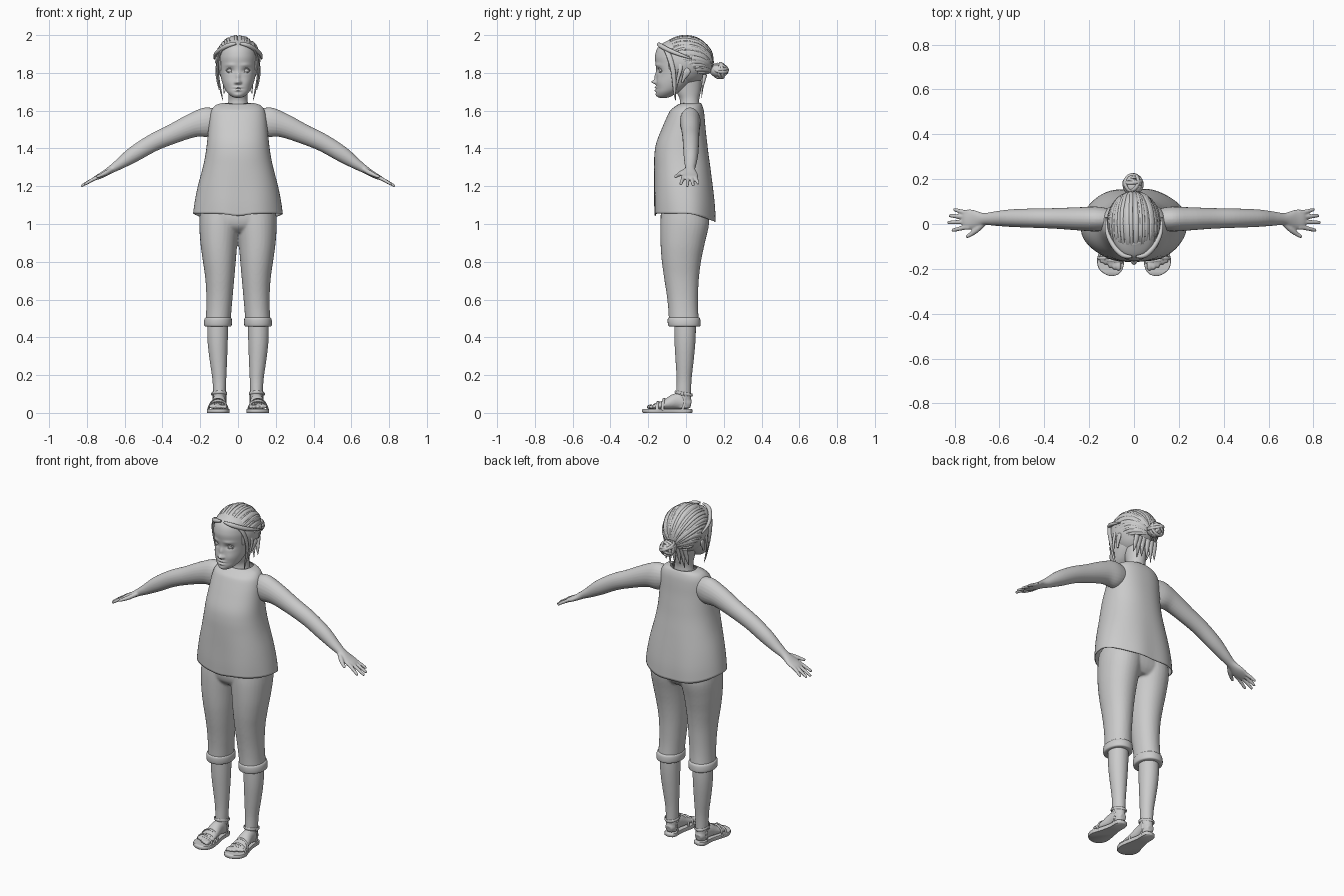
import bpy, bmesh, math, random
from math import sin, cos, pi, exp
from mathutils import Vector
from mathutils.bvhtree import BVHTree

random.seed(4)
if "Cube" in bpy.data.objects:
    bpy.data.objects.remove(bpy.data.objects["Cube"])

grey = bpy.data.materials.new("light grey")
grey.use_nodes = True
grey.diffuse_color = (0.6, 0.6, 0.6, 1)
grey.node_tree.nodes["Principled BSDF"].inputs["Base Color"].default_value = (0.6, 0.6, 0.6, 1)


# ---- helpers ----
def spline(rows, n):
    """Smoothly subdivide a list of number rows."""
    rows = [Vector(r) for r in rows]
    out = []
    for i in range(len(rows) - 1):
        b, c = rows[i], rows[i + 1]
        a = rows[i - 1] if i else b
        d = rows[i + 2] if i + 2 < len(rows) else c
        for k in range(n):
            t = k / n
            out.append(b + (c - a) * (t / 2) + (a - b * 2.5 + c * 2 - d / 2) * t * t
                       + (b * 3 - a - c * 3 + d) * (t ** 3 / 2))
    return out + [rows[-1]]


def skin(bm, rings, caps=(True, True), closed=False):
    vs = [[bm.verts.new(p) for p in r] for r in rings]
    n = len(vs[0])
    pairs = list(zip(vs, vs[1:])) + ([(vs[-1], vs[0])] if closed else [])
    for a, b in pairs:
        for i in range(n):
            j = (i + 1) % n
            bm.faces.new((a[i], a[j], b[j], b[i]))
    for use, r in zip(caps, (vs[0], vs[-1])):
        if use and not closed:
            bm.faces.new(r)


def stack(bm, rows, n=4, seg=32, p=2.0, caps=(True, True), shape=None):
    """Horizontal ovals; each row is z, x min, x max, y min, y max."""
    rings = []
    for z, x0, x1, y0, y1 in spline(rows, n):
        ring = []
        for k in range(seg):
            c, s = cos(2 * pi * k / seg), sin(2 * pi * k / seg)
            c, s = (math.copysign(abs(v) ** (2 / p), v) for v in (c, s))
            v = Vector(((x0 + x1) / 2 + c * (x1 - x0) / 2, (y0 + y1) / 2 + s * (y1 - y0) / 2, z))
            ring.append(shape(v) if shape else v)
        rings.append(ring)
    skin(bm, rings, caps)


def tube(bm, rows, side=(0, 1, 0), n=4, seg=12, closed=False):
    """Oval tube; each row is x, y, z, radius along side, radius across."""
    pts = spline(rows + rows[:1], n)[:-1] if closed else spline(rows, n)
    rings = []
    for i, r in enumerate(pts):
        q = Vector(r[:3])
        nxt, prv = ((i + 1) % len(pts), i - 1) if closed else (min(i + 1, len(pts) - 1), max(i - 1, 0))
        t = (Vector(pts[nxt][:3]) - Vector(pts[prv][:3])).normalized()
        s = Vector(side(q, t) if callable(side) else side)
        s = (s - t * s.dot(t)).normalized()
        u = t.cross(s)
        rings.append([q + s * r[3] * cos(2 * pi * k / seg) + u * r[4] * sin(2 * pi * k / seg) for k in range(seg)])
    skin(bm, rings, closed=closed)


def ball(bm, c, r, seg=16):
    vs = bmesh.ops.create_uvsphere(bm, u_segments=seg, v_segments=seg * 3 // 4, radius=1)["verts"]
    for v in vs:
        v.co = Vector(c) + Vector(a * b for a, b in zip(v.co, r))
    return vs


def finish(name, bm, mirror=False, remesh=0, thick=0, angle=50):
    bmesh.ops.recalc_face_normals(bm, faces=bm.faces)
    me = bpy.data.meshes.new(name)
    bm.to_mesh(me)
    ob = bpy.data.objects.new(name, me)
    bpy.context.collection.objects.link(ob)
    me.materials.append(grey)
    bpy.ops.object.select_all(action="DESELECT")
    ob.select_set(True)
    bpy.context.view_layer.objects.active = ob
    bpy.ops.object.shade_smooth_by_angle(angle=math.radians(angle))
    if thick:
        m = ob.modifiers.new("Thickness", "SOLIDIFY")
        m.thickness = thick
    if mirror:
        ob.modifiers.new("Mirror", "MIRROR").use_clip = False
    if remesh:
        m = ob.modifiers.new("Blend", "REMESH")
        m.mode, m.voxel_size, m.use_smooth_shade = "VOXEL", remesh, True
        ob.modifiers.new("Soften", "SMOOTH").iterations = 4
    return ob


# ---- sleeveless top ----
def drape(v):
    front = max(0, -v.y / 0.16)
    hem = max(0, min(1, (1.3 - v.z) / 0.25))
    a = math.atan2(v.y, v.x)
    v.z -= 0.025 * front * max(0, min(1, (v.z - 1.6) / 0.03))
    v.z -= hem * (0.045 * max(0, v.y / 0.155) ** 1.5 + 0.012 * front * exp(-(v.x / 0.06) ** 2))
    k = 1 + 0.018 * hem * sin(6 * a + 1)
    return Vector((v.x * k, v.y * k, v.z))


bm = bmesh.new()
top = [(1.055, .23, -.163, .153), (1.12, .222, -.165, .15), (1.2, .207, -.165, .14), (1.3, .182, -.165, .125),
       (1.37, .168, -.163, .115), (1.43, .16, -.153, .108), (1.5, .153, -.126, .1), (1.56, .147, -.1, .095),
       (1.6, .137, -.08, .09), (1.626, .115, -.056, .082), (1.638, .075, -.034, .075)]
stack(bm, [(z, -w, w, a, b) for z, w, a, b in top], 4, 64, 2.3, (False, False), drape)
surface = BVHTree.FromBMesh(bm)
finish("top", bm, thick=-0.004)

# ---- armhole trim, laid on the top ----
bm = bmesh.new()
trim = []
for k in range(24):
    a = 2 * pi * k / 24
    y, z = -0.005 + 0.068 * cos(a), 1.51 + 0.108 * sin(a)
    hit = surface.ray_cast(Vector((0.4, y, z)), Vector((-1, 0, 0)))[0]
    if hit:
        trim.append((hit.x, y, z, .004, .004))
tube(bm, trim, (1, 0, 0), 2, 8, True)
finish("armhole_trim", bm, mirror=True)

# ---- arms and hands ----
bm = bmesh.new()
tube(bm, [(.08, .02, 1.55, .04, .05), (.16, .022, 1.54, .055, .078), (.24, .023, 1.522, .052, .064),
          (.35, .025, 1.475, .046, .052), (.45, .026, 1.43, .043, .047), (.55, .026, 1.37, .039, .042),
          (.62, .024, 1.322, .032, .03), (.67, .022, 1.29, .027, .021), (.715, .02, 1.262, .043, .016),
          (.75, .02, 1.245, .043, .012), (.765, .02, 1.237, .03, .008)], n=5, seg=24)
for y, dy, reach in ((-.016, -.012, .066), (.009, -.002, .085), (.032, .005, .078), (.052, .012, .058)):
    tube(bm, [(.735, y, 1.253, .01, .01), (.755, y, 1.242, .0105, .01), (.75 + reach * .5, y + dy * .5, 1.243 - reach * .24, .0095, .009),
              (.742 + reach, y + dy, 1.242 - reach * .47, .008, .007), (.747 + reach, y + dy, 1.24 - reach * .48, .003, .003)], seg=10)
tube(bm, [(.67, .005, 1.287, .014, .012), (.70, -.024, 1.27, .014, .013), (.725, -.044, 1.258, .0105, .01),
          (.745, -.056, 1.25, .008, .008), (.749, -.058, 1.248, .003, .003)], seg=10)
finish("arms", bm, mirror=True, remesh=.004)

# ---- cropped trousers ----
bm = bmesh.new()
stack(bm, [(.47, .04, .172, -.09, .07), (.55, .034, .168, -.094, .064), (.63, .027, .168, -.103, .064),
           (.72, .019, .174, -.117, .069), (.81, .011, .187, -.129, .081), (.9, .003, .199, -.135, .1),
           (1.0, -.01, .205, -.136, .122), (1.08, -.02, .2, -.13, .118)], 4, 32, 2.1)
stack(bm, [(.955, -.11, .11, -.09, .085), (.985, -.17, .17, -.122, .108), (1.03, -.2, .2, -.134, .118),
           (1.1, -.19, .19, -.13, .11)], 4, 40, 2.3)
finish("trousers", bm, mirror=True, remesh=.007)

bm = bmesh.new()
stack(bm, [(.457, .04, .172, -.088, .07), (.462, .034, .179, -.094, .076), (.48, .032, .18, -.097, .077),
           (.5, .034, .176, -.096, .074), (.507, .042, .166, -.088, .064)], 3, 32, 2.1)
finish("trouser_cuffs", bm, mirror=True, angle=80)

# ---- legs and feet ----
bm = bmesh.new()
stack(bm, [(.5, .052, .162, -.062, .052), (.42, .053, .163, -.062, .052), (.35, .055, .159, -.06, .048),
           (.27, .058, .149, -.055, .04), (.18, .062, .136, -.05, .03), (.11, .064, .132, -.052, .027),
           (.06, .066, .13, -.055, .028), (.025, .068, .128, -.045, .024)], 4, 28)
tube(bm, [(.098, .026, .045, .02, .02), (.098, 0, .052, .032, .035), (.1, -.05, .062, .034, .042),
          (.102, -.1, .047, .042, .029), (.105, -.145, .037, .049, .018), (.107, -.175, .031, .047, .011)], (1, 0, 0), 4, 24)
for i in range(5):
    x = .068 + i * .0195
    r = .0145 - i * .0013
    ball(bm, (x, -.186 + i * i * .0022, .032), (r * .8, r * 1.75, r * .9), 12)
finish("legs", bm, mirror=True, remesh=.005)

# ---- sandals ----
bm = bmesh.new()
outline = spline([(.098, .034), (.13, .018), (.135, -.05), (.15, -.11), (.165, -.16), (.153, -.205), (.11, -.231),
                  (.066, -.222), (.045, -.18), (.05, -.12), (.063, -.05), (.066, .018), (.098, .034)], 4)[:-1]
skin(bm, [[Vector((.102 + (x - .102) * k, -.1 + (y + .1) * k, z)) for x, y in outline]
          for z, k in ((0, .97), (.004, 1), (.018, 1), (.021, .98))])
finish("sandal_soles", bm, mirror=True)

bm = bmesh.new()
for y0, y1, w, h in ((-.172, -.15, .054, .034), (-.142, -.155, .053, .045), (-.108, -.125, .048, .062)):
    arc = []
    for k in range(9):
        a = pi * k / 8
        arc.append((.106 - w * cos(a), y0 + (y1 - y0) * k / 8, .014 + h * sin(a) ** .8, .007, .0035))
    tube(bm, arc, (0, 1, 0), 2, 8)
loop = [(.098 + .038 * cos(pi * k / 8), -.012 + .045 * sin(pi * k / 8), .102 - .008 * sin(pi * k / 8), .008, .003)
        for k in range(16)]
tube(bm, loop, (0, 0, 1), 2, 8, True)
for x in (.064, .132):
    tube(bm, [(x, -.02, .1, .006, .003), (x, -.005, .06, .006, .003), (x, -.02, .014, .006, .003)], (0, 1, 0), 4, 8)
ball(bm, (.138, -.02, .1), (.005, .009, .009), 10)
finish("sandal_straps", bm, mirror=True)

# ---- head: oval stack with the features pushed out of the front ----
pushes = [(.042, 1.812, .021, .013, .011), (.042, 1.842, .026, .009, -.005), (0, 1.752, .012, .011, -.025),
          (0, 1.78, .010, .022, -.011), (.013, 1.748, .007, .007, -.009), (0, 1.723, .02, .0055, -.009),
          (0, 1.716, .022, .003, .004), (0, 1.707, .016, .006, -.009), (0, 1.683, .022, .012, -.006),
          (.05, 1.75, .025, .025, -.005)]


def features(v):
    if v.y < -.06:
        v.y += sum(d * exp(-((abs(v.x) - x) / rx) ** 2 - ((v.z - z) / rz) ** 2) for x, z, rx, rz, d in pushes)
    return v


bm = bmesh.new()
face = [(1.668, .012, -.138, -.1), (1.675, .033, -.15, -.075), (1.695, .056, -.157, -.04), (1.72, .072, -.157, 0),
        (1.76, .087, -.156, .05), (1.8, .095, -.156, .08), (1.84, .1, -.16, .1), (1.89, .102, -.164, .11),
        (1.94, .09, -.145, .095), (1.975, .05, -.09, .05)]
stack(bm, [(z, -w, w, a, b) for z, w, a, b in face], 9, 112, 2.1, shape=features)
finish("head", bm, angle=80)

bm = bmesh.new()
stack(bm, [(1.58, -.075, .075, -.045, .075), (1.62, -.058, .058, -.035, .072), (1.66, -.05, .05, -.033, .07),
           (1.7, -.052, .052, -.05, .078), (1.76, -.06, .06, -.06, .085)])
finish("neck", bm)

bm = bmesh.new()
ball(bm, (.042, -.124, 1.812), (.02, .0195, .0185))
finish("eyes", bm, mirror=True)

bm = bmesh.new()
for rise, r in ((.0125, .0035), (-.0095, .002)):
    tube(bm, [(.042 + .022 * t, -.1435 + .011 * t * t + .003 * t, 1.812 + rise * (1 - t * t), r, r * .8) for t in (-1, -.5, 0, .5, 1)], seg=8)
finish("eyelids", bm, mirror=True)

bm = bmesh.new()
tube(bm, [(.1, -.02, 1.75, .006, .006), (.106, -.01, 1.775, .01, .006), (.112, .005, 1.805, .018, .006),
          (.108, .004, 1.825, .008, .005)], (0, 1, 0), 5, 12)
finish("ears", bm, mirror=True)

# ---- hair ----
middle, size = Vector((0, -.005, 1.862)), Vector((.114, .142, .127))


def on_hair(d, lift=1.0):
    d = d.normalized() * lift
    return middle + Vector(a * b for a, b in zip(d, size))


def outward(q, t):
    return t.cross(q - middle)


bm = bmesh.new()
ball(bm, middle, size, 48)
bare = [v for v in bm.verts if v.co.z < 1.925 - max(0, v.co.y + .135) * 2.3 and v.co.y < .03
        or v.co.z < 1.925 and v.co.y < -.1]
bmesh.ops.delete(bm, geom=bare, context="VERTS")
for v in bm.verts:
    if v.co.z < 1.8:
        v.co.y *= .9
finish("hair_cap", bm, thick=-.004, angle=80)

bm = bmesh.new()
knot = Vector((-.04, .96, -.42))
for k in range(58):
    # locks swept back from the hairline to the knot
    a = -125 + 250 * k / 57 + random.uniform(-4, 4)
    drop = abs(a) / 125
    start = Vector((sin(math.radians(a)), -cos(math.radians(a)) * .9, .72 - 1.25 * drop ** 1.7))
    over = Vector((.8 * sin(math.radians(a)), .2 + .35 * drop, .95 - 1.35 * drop ** 2 + random.uniform(-.1, .1)))
    w, lift = random.uniform(.007, .014), random.uniform(1.0, 1.045)
    rows = []
    for j in range(8):
        t = j / 7
        d = start.normalized() * (1 - t) ** 2 + over.normalized() * 2 * t * (1 - t) + knot.normalized() * t * t
        p = on_hair(d, lift + .015 * sin(pi * t) * random.uniform(.2, 1))
        f = .35 + .65 * sin(pi * (.1 + .8 * t))
        rows.append((*p, w * f, .0055 * f))
    tube(bm, rows, outward, 3, 8)
finish("swept_locks", bm, angle=80)

bm = bmesh.new()
for s in (-1, 1):
    # loose locks by the face, rolled fringe and nape wisps
    tube(bm, [(.075 * s, -.115, 1.935, .01, .005), (.1 * s, -.09, 1.89, .014, .006), (.108 * s, -.07, 1.82, .013, .006),
              (.1 * s, -.062, 1.75, .011, .005), (.088 * s, -.06, 1.69, .006, .004), (.08 * s, -.055, 1.655, .001, .001)], (0, 1, 0))
    tube(bm, [(.103 * s, -.03, 1.87, .014, .006), (.114 * s, -.03, 1.82, .011, .006), (.109 * s, -.045, 1.76, .007, .005),
              (.1 * s, -.05, 1.71, .001, .001)], (0, 1, 0))
    tube(bm, [(.01 * s, -.146, 1.955, .006, .006), (.05 * s, -.139, 1.947, .012, .011), (.09 * s, -.1, 1.925, .012, .011),
              (.119 * s, -.04, 1.9, .01, .009), (.125 * s, .03, 1.875, .004, .004)], outward)
    for x, z in ((.015, 1.68), (.04, 1.665), (.062, 1.69)):
        tube(bm, [(x * s, .1, 1.79, .016, .012), (x * s * 1.1, .088, 1.73, .011, .006), (x * s * 1.2, .082, z, .001, .001)], (1, 0, 0))
finish("loose_locks", bm, angle=80)

# ---- bun of coiled locks ----
bm = bmesh.new()
centre = Vector((-.006, .178, 1.812))
ball(bm, centre - Vector((0, .01, 0)), (.044, .042, .036))
for k in range(9):
    tilt = Vector((random.uniform(-1, 1), random.uniform(-.3, 1.2), random.uniform(-1, 1))).normalized()
    u = tilt.orthogonal().normalized()
    v = tilt.cross(u)
    r = random.uniform(.034, .044)
    coil = [(*(centre + tilt * .012 + (u * cos(pi * j / 6) + v * sin(pi * j / 6)) * r), .009, .006) for j in range(12)]
    tube(bm, coil, lambda q, t: t.cross(q - centre), 2, 8, True)
finish("bun", bm, angle=80)
